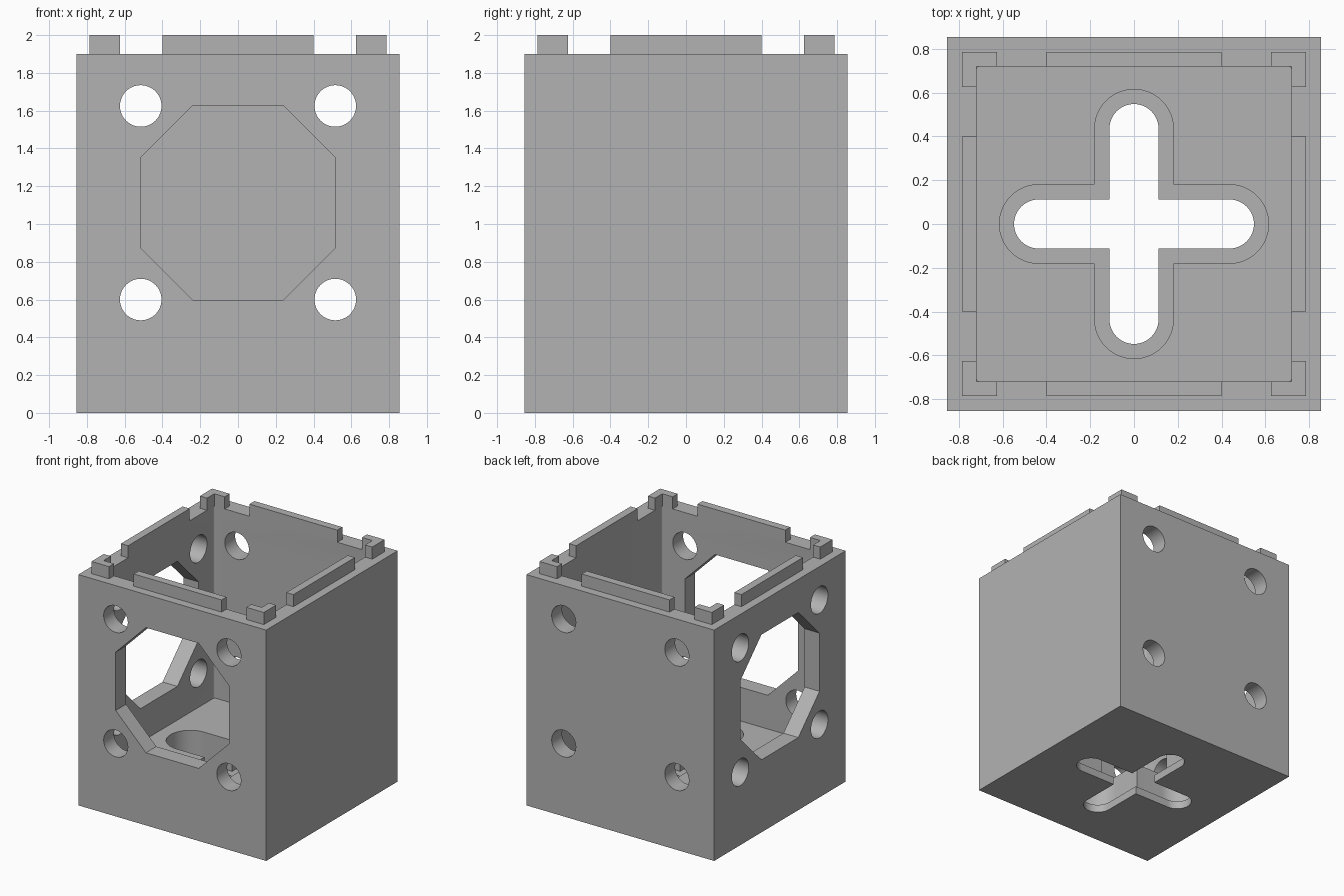
import bpy, bmesh
from math import cos, sin, pi
from mathutils import Matrix, Vector

old = bpy.data.objects.get("Cube")
if old:
    bpy.data.objects.remove(old, do_unlink=True)

# Main sizes
OUTER, INNER, RIM = 0.855, 0.72, 0.785
WALL_TOP, TOP = 1.9, 2.0
FLOOR, LEDGE = 0.32, 0.065
HOLE_X, HOLE_Z, MID_Z = 0.515, 0.5125, 1.1125

grey = bpy.data.materials.new("plain grey")
grey.use_nodes = True
colour = (0.45, 0.45, 0.45, 1)
grey.diffuse_color = colour
grey.node_tree.nodes["Principled BSDF"].inputs["Base Color"].default_value = colour


def prism(name, outline, axis, low, high):
    """Extrude a flat outline along one axis."""
    place = {"X": lambda u, v, w: (w, u, v),
             "Y": lambda u, v, w: (u, w, v),
             "Z": lambda u, v, w: (u, v, w)}[axis]
    bm = bmesh.new()
    rings = [[bm.verts.new(place(u, v, w)) for u, v in outline] for w in (low, high)]
    for ring in rings:
        bm.faces.new(ring)
    n = len(outline)
    for i in range(n):
        j = (i + 1) % n
        bm.faces.new((rings[0][i], rings[0][j], rings[1][j], rings[1][i]))
    bmesh.ops.recalc_face_normals(bm, faces=bm.faces)
    mesh = bpy.data.meshes.new(name)
    bm.to_mesh(mesh)
    bm.free()
    mesh.materials.append(grey)
    obj = bpy.data.objects.new(name, mesh)
    bpy.context.collection.objects.link(obj)
    return obj


def rectangle(x0, y0, x1, y1):
    return [(x0, y0), (x1, y0), (x1, y1), (x0, y1)]


def arc(cx, cy, radius, start, end, steps):
    angles = [start + (end - start) * i / steps for i in range(steps + 1)]
    return [(cx + radius * cos(a), cy + radius * sin(a)) for a in angles]


def turned(points, quarter):
    spin = Matrix.Rotation(quarter * pi / 2, 2)
    return [tuple(spin @ Vector(p)) for p in points]


def cross(width, reach):
    """Plus-shaped outline with round arm ends."""
    arm = arc(reach - width, 0, width, -pi / 2, pi / 2, 24) + [(width, width)]
    return [p for q in range(4) for p in turned(arm, q)]


def octagon(half, cut):
    corner = [(half, half - cut), (half - cut, half)]
    return [(u, v + MID_Z) for q in range(4) for u, v in turned(corner, q)]


# Box body and the solids cut out of it
body = prism("box_body", rectangle(-OUTER, -OUTER, OUTER, OUTER), "Z", 0, WALL_TOP)
soft = 0.015
corner = arc(INNER - soft, INNER - soft, soft, 0, pi / 2, 4)
cavity = [p for q in range(4) for p in turned(corner, q)]
window = octagon(HOLE_X, 0.275)
cutters = [
    prism("cavity_cutter", cavity, "Z", FLOOR, 2.2),
    prism("recess_cutter", cross(0.18, 0.615), "Z", LEDGE, 0.5),
    prism("slot_cutter", cross(0.112, 0.548), "Z", -0.1, 0.5),
    prism("front_window_cutter", window, "Y", -1, -0.6),
    prism("side_window_cutter", window, "X", -1, -0.6),
]
for side in (-1, 1):
    for level in (-1, 1):
        circle = arc(side * HOLE_X, MID_Z + level * HOLE_Z, 0.11, 0, 2 * pi, 48)[:-1]
        cutters.append(prism("through_hole_cutter", circle, "Y", -1, 1))
        cutters.append(prism("side_hole_cutter", circle, "X", -1, -0.6))

for cutter in cutters:
    cutter.hide_render = True
    mod = body.modifiers.new(cutter.name, "BOOLEAN")
    mod.operation = "DIFFERENCE"
    mod.solver = "EXACT"
    mod.object = cutter

# Bake the cuts and drop the cutters
graph = bpy.context.evaluated_depsgraph_get()
cut_mesh = bpy.data.meshes.new_from_object(body.evaluated_get(graph))
body.modifiers.clear()
body.data = cut_mesh
for cutter in cutters:
    bpy.data.objects.remove(cutter, do_unlink=True)

# Raised locating rim: a bar on each side and an angle at each corner
bar = rectangle(-0.4, -RIM, 0.4, -INNER)
END = 0.625
angle = [(END, INNER), (INNER, INNER), (INNER, END), (RIM, END), (RIM, RIM), (END, RIM)]
for q, (side, place) in enumerate(zip(("front", "left", "back", "right"),
                                      ("back_left", "back_right", "front_right", "front_left"))):
    prism(side + "_rim_bar", turned(bar, q), "Z", WALL_TOP, TOP)
    prism(place + "_rim_corner", turned(angle, q), "Z", WALL_TOP, TOP)

# Smooth the round holes, keep the edges crisp
bpy.ops.object.select_all(action="DESELECT")
body.select_set(True)
bpy.context.view_layer.objects.active = body
bpy.ops.object.shade_smooth_by_angle(angle=pi / 6)
